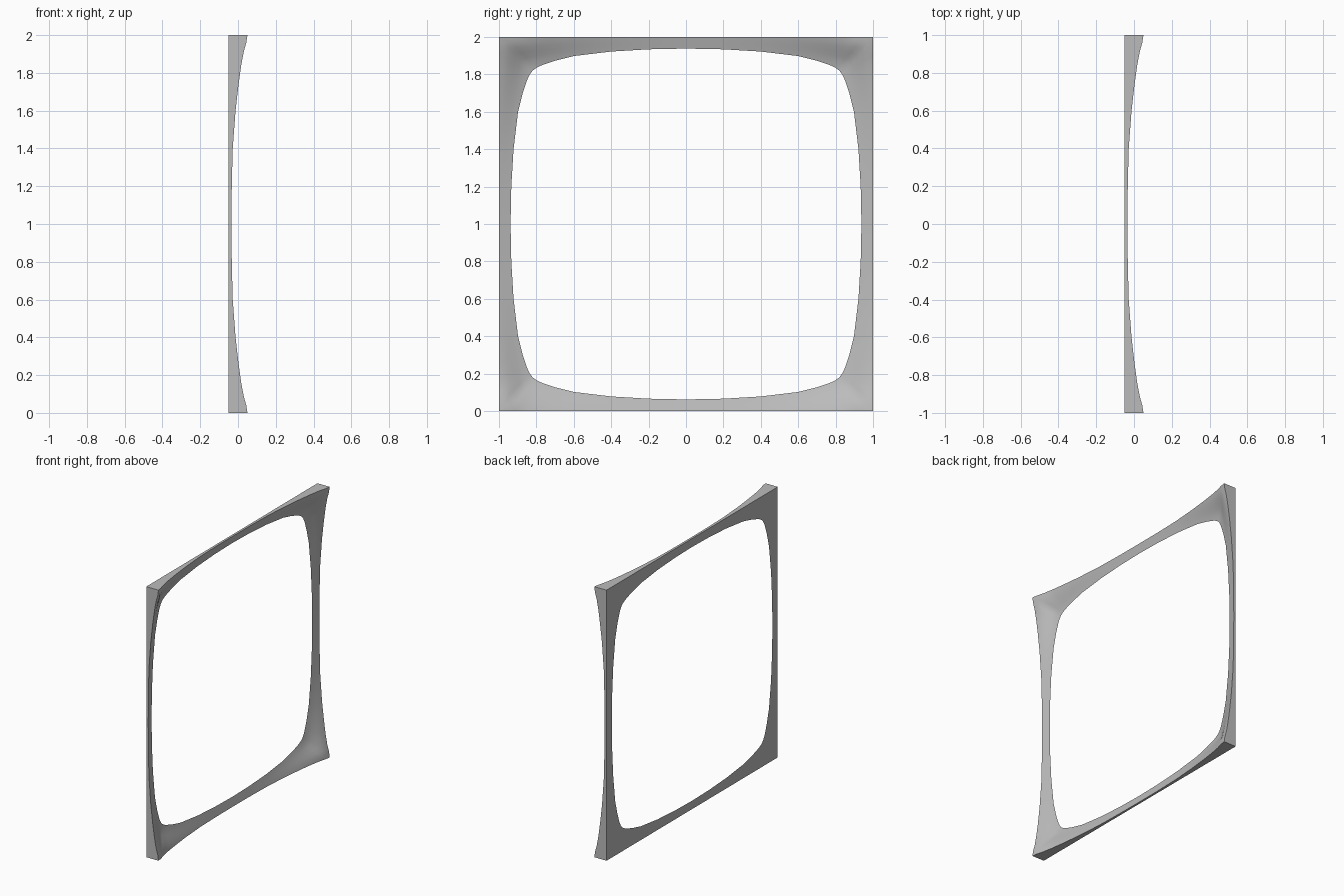
import bpy
import bmesh
import math

old = bpy.data.objects.get("Cube")
if old:
    bpy.data.objects.remove(old, do_unlink=True)

BACK = -0.05   # plane of the flat back
STEPS = 6      # strips across the sloping face

# Half of one rail, middle to corner:
# (outer position, outer height, inner position, inner distance from centre)
HALF = [
    (0.00, -0.034, 0.00, 0.938),
    (0.20, -0.033, 0.20, 0.934),
    (0.40, -0.028, 0.40, 0.922),
    (0.60, -0.013, 0.60, 0.898),
    (0.74, 0.003, 0.70, 0.873),
    (0.84, 0.017, 0.76, 0.853),
    (0.91, 0.030, 0.785, 0.843),
    (0.96, 0.044, 0.804, 0.832),
    (1.00, 0.050, 0.820, 0.820),
]


def make_material(name, colour):
    mat = bpy.data.materials.new(name)
    mat.use_nodes = True
    mat.diffuse_color = colour
    mat.node_tree.nodes["Principled BSDF"].inputs["Base Color"].default_value = colour
    return mat


def rail_profile():
    """Whole rail from one corner up to, but not including, the next."""
    mirrored = [(-t, h, -u, v) for t, h, u, v in reversed(HALF)]
    return mirrored + HALF[1:-1]


def turn(a, b, quarter):
    for _ in range(quarter):
        a, b = b, -a
    return a, b


def section(t, h, u, v, quarter):
    """Points across the frame: back outer corner, then the slope to the inner edge."""
    y, z = turn(t, 1.0, quarter)
    points = [(BACK, y, z + 1)]
    corner = abs(t) ** 4
    for i in range(STEPS + 1):
        s = i / STEPS
        smooth = s * s * (3 - 2 * s)
        drop = s + (smooth - s) * corner
        y, z = turn(t + (u - t) * s, 1 + (v - 1) * s, quarter)
        points.append((h + (BACK - h) * drop, y, z + 1))
    return points


# Frame: a closed loft of cross-sections around the four rails
bm = bmesh.new()
loops = [[bm.verts.new(p) for p in section(*row, quarter)]
         for quarter in range(4) for row in rail_profile()]
for k, loop in enumerate(loops):
    following = loops[(k + 1) % len(loops)]
    for i in range(len(loop)):
        j = (i + 1) % len(loop)
        bm.faces.new((loop[i], loop[j], following[j], following[i]))
bmesh.ops.recalc_face_normals(bm, faces=bm.faces)
mesh = bpy.data.meshes.new("square_frame")
bm.to_mesh(mesh)
bm.free()

frame = bpy.data.objects.new("square_frame", mesh)
bpy.context.collection.objects.link(frame)
mesh.materials.append(make_material("plain grey", (0.5, 0.5, 0.5, 1)))

# Smooth slope with crisp outer and inner edges
bpy.ops.object.select_all(action='DESELECT')
frame.select_set(True)
bpy.context.view_layer.objects.active = frame
bpy.ops.object.shade_smooth_by_angle(angle=math.radians(35))
